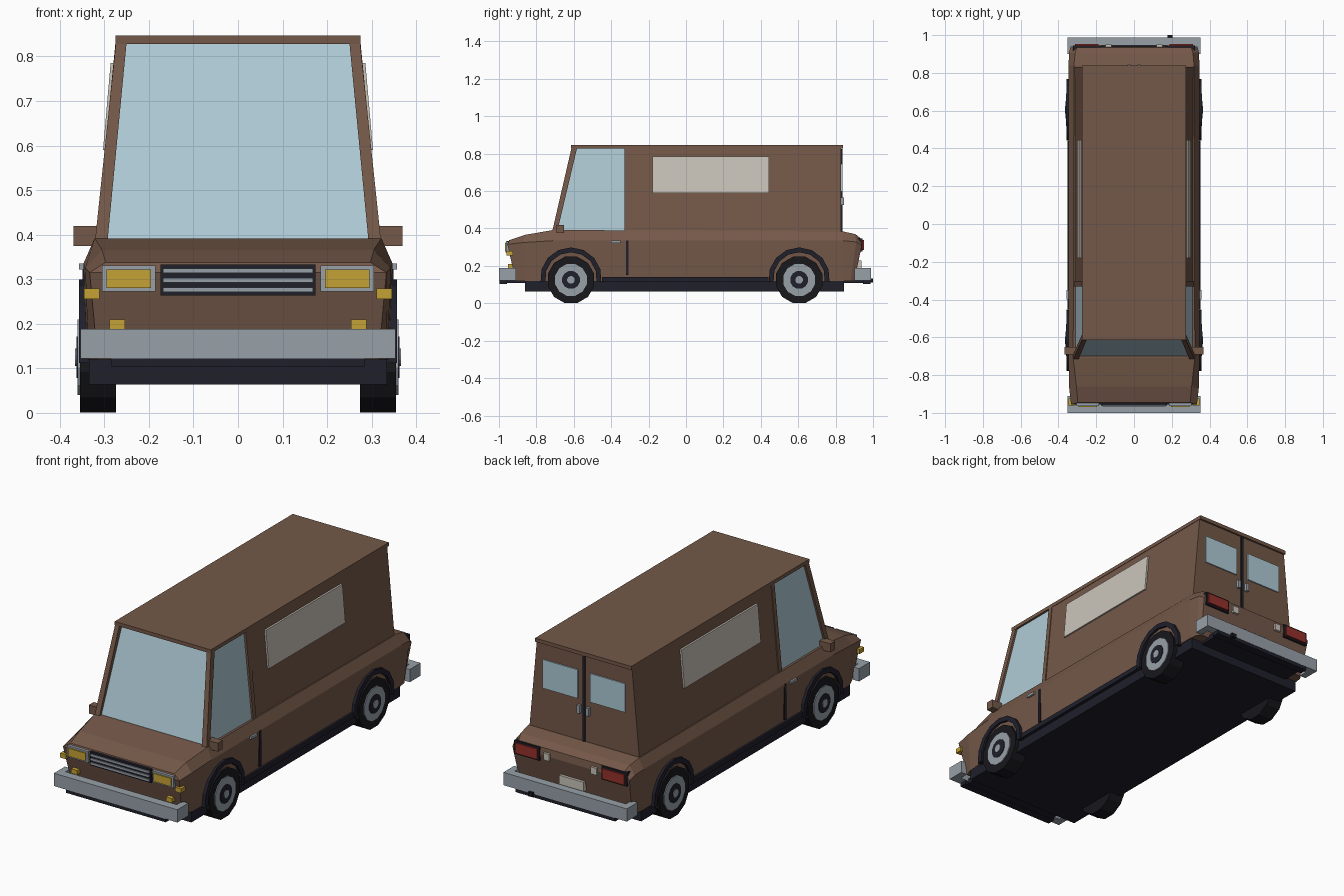
import bpy, bmesh, math

if "Cube" in bpy.data.objects:
    bpy.data.objects.remove(bpy.data.objects["Cube"])


def mat(name, r, g, b):
    m = bpy.data.materials.new(name)
    m.diffuse_color = (r, g, b, 1)
    m.use_nodes = True
    m.node_tree.nodes["Principled BSDF"].inputs["Base Color"].default_value = m.diffuse_color
    return m


BROWN = mat("brown paint", .175, .098, .066)
GLASS = mat("pale blue glass", .43, .60, .67)
GREY = mat("grey metal", .31, .355, .395)
DARK = mat("dark trim", .014, .014, .024)
TYRE = mat("black rubber", .009, .009, .012)
AMBER = mat("amber lamp", .56, .36, .035)
RED = mat("red lamp", .30, .03, .024)
CREAM = mat("cream panel", .59, .55, .49)


def build(name, verts, faces, material):
    bm = bmesh.new()
    vs = [bm.verts.new(v) for v in verts]
    for f in faces:
        bm.faces.new([vs[i] for i in f])
    bmesh.ops.recalc_face_normals(bm, faces=bm.faces)
    me = bpy.data.meshes.new(name)
    bm.to_mesh(me)
    bm.free()
    me.materials.append(material)
    ob = bpy.data.objects.new(name, me)
    bpy.context.collection.objects.link(ob)
    return ob


HEX = [(0, 1, 2, 3), (4, 5, 6, 7), (0, 1, 5, 4), (1, 2, 6, 5), (2, 3, 7, 6), (3, 0, 4, 7)]


def frustum(name, base, top, material, mirror=False):
    """Block between two rectangles, each given as x0, x1, y0, y1, z."""
    for s in ((1, -1) if mirror else (1,)):
        v = []
        for x0, x1, y0, y1, z in (base, top):
            v += [(s * x0, y0, z), (s * x1, y0, z), (s * x1, y1, z), (s * x0, y1, z)]
        build(name, v, HEX, material)


def box(name, x0, x1, y0, y1, z0, z1, material, mirror=False):
    frustum(name, (x0, x1, y0, y1, z0), (x0, x1, y0, y1, z1), material, mirror)


# Lower body: lofted sections (y bottom, y mid, y top, half widths, z mid, z top)
sections = [
    (-.91, -.955, -.945, .315, .333, .297, .315, .338),
    (-.86, -.87, -.86, .335, .343, .305, .325, .366),
    (-.71, -.71, -.71, .340, .347, .322, .335, .392),
    (.84, .84, .84, .340, .347, .318, .335, .384),
    (.88, .91, .905, .335, .343, .312, .328, .370),
    (.90, .94, .935, .320, .335, .302, .310, .347),
]
verts, faces = [], []
for yb, ym, yt, wb, wm, wt, zm, zt in sections:
    verts += [(-wb, yb, .12), (-wm, ym, zm), (-wt, yt, zt),
              (wt, yt, zt), (wm, ym, zm), (wb, yb, .12)]
for i in range(len(sections) - 1):
    for k in range(6):
        a, b = i * 6 + k, i * 6 + (k + 1) % 6
        faces.append((a, b, b + 6, a + 6))
for o in (0, 6 * (len(sections) - 1)):
    faces += [(o, o + 1, o + 4, o + 5), (o + 1, o + 2, o + 3, o + 4)]
build("lower_body", verts, faces, BROWN)

# Upper body: cargo box, glass cab, pillars, roof
frustum("cargo_box", (-.315, .315, -.31, .83, .37), (-.272, .272, -.31, .83, .835), BROWN)
frustum("cab_glass", (-.310, .310, -.70, -.31, .385), (-.264, .264, -.588, -.31, .83), GLASS)
frustum("front_pillar", (.293, .321, -.715, -.688, .385), (.250, .274, -.612, -.582, .832), BROWN, True)
frustum("door_pillar", (.29, .319, -.33, -.305, .385), (.25, .275, -.33, -.305, .832), BROWN, True)
box("roof", -.275, .275, -.615, .84, .828, .847, BROWN)

# Cream side panels, door seams, handles and mirrors
frustum("side_panel", (.29, .303, -.18, .445, .59), (.275, .286, -.18, .445, .785), CREAM, True)
box("door_seam", .33, .349, -.322, -.308, .15, .335, DARK, True)
box("door_handle", .335, .357, -.40, -.35, .322, .335, GREY, True)
box("mirror", .305, .369, -.692, -.652, .375, .419, BROWN, True)
box("sill", .32, .352, -.45, .44, .115, .14, DARK, True)

# Rear doors
box("rear_door_seam", -.007, .007, .82, .837, .385, .825, DARK)
box("rear_window", .035, .235, .82, .836, .597, .745, GLASS, True)
box("rear_door_handle", .018, .034, .82, .845, .525, .567, GREY, True)

# Rear lamps and plate
box("tail_lamp_frame", .178, .322, .90, .944, .277, .347, DARK, True)
box("tail_lamp", .187, .313, .91, .952, .285, .338, RED, True)
box("reverse_lamp", .118, .152, .90, .949, .292, .328, CREAM, True)
box("number_plate", -.07, .07, .90, .937, .18, .23, CREAM)

# Front lamps and grille
box("headlamp_frame", .185, .305, -.963, -.92, .272, .331, GREY, True)
box("headlamp", .195, .295, -.969, -.93, .280, .322, AMBER, True)
box("front_indicator", .311, .346, -.960, -.925, .256, .279, AMBER, True)
box("fog_lamp", .254, .288, -.952, -.90, .187, .210, AMBER, True)
box("grille", -.174, .174, -.961, -.91, .263, .333, DARK)
for z in (.276, .298, .319):
    box("grille_bar", -.168, .168, -.966, -.94, z - .005, z + .005, GREY)

# Bumpers with wrapped corners and a lower strip
for y, inner, corner, name in ((-1, -.955, -.91, "front"), (.988, .945, .90, "rear")):
    box(name + "_bumper", -.353, .353, min(y, inner), max(y, inner), .122, .188, GREY)
    box(name + "_bumper_corner", .318, .353, min(inner, corner), max(inner, corner),
        .122, .188, GREY, True)
    m = (y + inner) / 2
    box(name + "_bumper_strip", -.285, .285, m - .02, m + .02, .104, .124, DARK)
box("front_bumper_mount", -.27, .27, -.97, -.85, .108, .135, DARK)
box("rear_bumper_mount", -.27, .27, .84, .96, .108, .135, DARK)

# Chassis
box("chassis", -.335, .335, -.86, .845, .064, .125, DARK)


def lathe_disc(name, cy, cz, r, x0, x1, material, n=12):
    """Flat-bottomed polygon disc along x."""
    r /= math.cos(math.pi / n)
    v = [(x, cy + r * math.sin((k + .5) * math.tau / n), cz - r * math.cos((k + .5) * math.tau / n))
         for x in (x0, x1) for k in range(n)]
    f = [tuple(range(n)), tuple(range(n, 2 * n))]
    f += [(k, (k + 1) % n, n + (k + 1) % n, n + k) for k in range(n)]
    build(name, v, f, material)


def arch(name, cy, cz, r0, r1, x0, x1, material, n=8):
    """Half-ring wheel arch along x."""
    v, f = [], []
    for k in range(n + 1):
        a = math.radians(-8 + 196 * k / n)
        for x, r in ((x0, r0), (x0, r1), (x1, r1), (x1, r0)):
            v.append((x, cy + r * math.cos(a), cz + r * math.sin(a)))
    for k in range(n):
        for j in range(4):
            a, b = 4 * k + j, 4 * k + (j + 1) % 4
            f.append((a, b, b + 4, a + 4))
    f += [(0, 1, 2, 3), tuple(range(4 * n, 4 * n + 4))]
    build(name, v, f, material)


# Wheels and arches
for s in (1, -1):
    for cy, end in ((-.615, "front"), (.605, "rear")):
        lathe_disc(end + "_tyre", cy, .125, .124, s * .274, s * .355, TYRE)
        lathe_disc(end + "_wheel_rim", cy, .125, .085, s * .30, s * .360, GREY)
        lathe_disc(end + "_wheel_ring", cy, .125, .047, s * .30, s * .363, DARK)
        lathe_disc(end + "_wheel_cap", cy, .125, .020, s * .30, s * .366, GREY)
        arch(end + "_wheel_arch", cy, .165 - .03, .138, .164, s * .32, s * .357, DARK)

# Exhaust tip
box("exhaust", .178, .204, .86, 1.0, .110, .132, TYRE)
